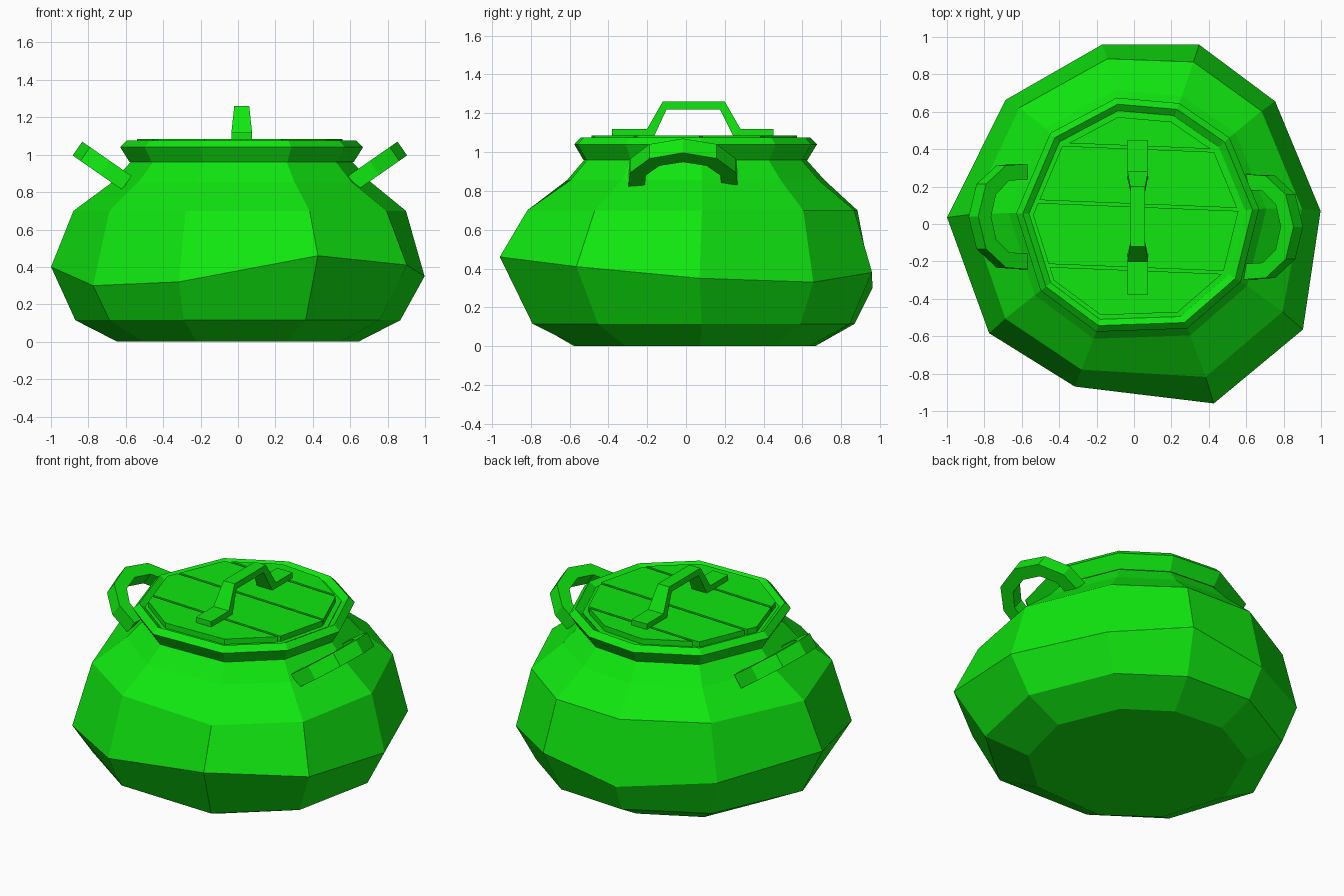
import bpy, bmesh
from math import sin, cos, radians, pi
from mathutils import Vector

cube = bpy.data.objects.get("Cube")
if cube:
    bpy.data.objects.remove(cube, do_unlink=True)

green = bpy.data.materials.new("green")
green.use_nodes = True
colour = (0.005, 0.8, 0.005, 1)
green.diffuse_color = colour
green.node_tree.nodes["Principled BSDF"].inputs["Base Color"].default_value = colour


def finish(name, bm):
    bmesh.ops.recalc_face_normals(bm, faces=bm.faces)
    mesh = bpy.data.meshes.new(name)
    bm.to_mesh(mesh)
    bm.free()
    mesh.materials.append(green)
    obj = bpy.data.objects.new(name, mesh)
    bpy.context.collection.objects.link(obj)
    return obj


def loft(name, rings, caps=True, loop=False):
    """Skin a list of equally long point rings."""
    bm = bmesh.new()
    rows = [[bm.verts.new(p) for p in ring] for ring in rings]
    pairs = list(zip(rows, rows[1:]))
    if loop:
        pairs.append((rows[-1], rows[0]))
    for a, b in pairs:
        for i in range(len(a)):
            j = (i + 1) % len(a)
            bm.faces.new((a[i], a[j], b[j], b[i]))
    if caps and not loop:
        bm.faces.new(rows[0])
        bm.faces.new(rows[-1])
    return finish(name, bm)


# Hand-hewn ten-sided outline: angle, radius and belly height of each corner
ANGLES = [70, 41, 4, -32, -66, -110, -143, 178, 136, 100]
RADII = [1.02, 1, 1, 1.065, 1.05, .925, .97, 1, .955, .975]
BELLY = [.38, .33, .35, .41, .46, .32, .3, .4, .35, .3]


def ring(r, z, cx=0, cy=0, wobble=0):
    pts = []
    for i, a in enumerate(ANGLES):
        d = r * (1 + wobble * (RADII[i] - 1))
        height = z if z is not None else BELLY[i]
        pts.append(Vector((cx + d * cos(radians(a)), cy + d * sin(radians(a)), height)))
    return pts


# Pot body
loft("pot_body", [
    ring(.645, 0, 0, .03),
    ring(.87, .115, 0, .02, .4),
    ring(1, None, wobble=1),
    ring(.89, .7, .01, .02, .6),
    ring(.69, .855, .02, .035),
    ring(.59, .965, .02, .035),
])

# Flared lip
loft("pot_rim", [
    ring(r, z, .02, .035) for r, z in
    [(.54, .96), (.6, .96), (.65, 1.04), (.615, 1.075), (.575, 1.045), (.54, 1.04)]
], loop=True)

# Lid made of a base disc and four planks
loft("lid_base", [ring(.58, 1.0, .01, .035), ring(.58, 1.05, .01, .035)])
cuts = [-.24, .1, .41]
for k in range(4):
    bm = bmesh.new()
    face = bm.faces.new([bm.verts.new(p) for p in ring(.55, 1.045, .01, .03)])
    lift = bmesh.ops.extrude_face_region(bm, geom=[face])["geom"]
    bmesh.ops.translate(bm, vec=(0, 0, .04),
                        verts=[v for v in lift if isinstance(v, bmesh.types.BMVert)])
    for index, side in ((k - 1, -1), (k, 1)):
        if 0 <= index < len(cuts):
            geom = bm.verts[:] + bm.edges[:] + bm.faces[:]
            cut = bmesh.ops.bisect_plane(
                bm, geom=geom, plane_co=(0, cuts[index] - side * .008, 0),
                plane_no=(side * .04, side, 0), clear_outer=True)
            edges = [e for e in cut["geom_cut"] if isinstance(e, bmesh.types.BMEdge)]
            bmesh.ops.edgeloop_fill(bm, edges=edges)
    finish(f"lid_plank_{k + 1}", bm)

# Lid handle: flat strap bent into an arch, narrower on top
outer = [(-.38, 1.12), (-.2, 1.12), (-.12, 1.26), (.2, 1.26), (.28, 1.12), (.45, 1.12)]
inner = [(-.38, 1.08), (-.165, 1.08), (-.1, 1.22), (.175, 1.22), (.245, 1.08), (.45, 1.08)]
strap = []
for (yo, zo), (yi, zi) in zip(outer, inner):
    half = .04 if zo > 1.2 else .055
    strap.append([(.02 - half, yo, zo), (.02 + half, yo, zo),
                  (.02 + half, yi, zi), (.02 - half, yi, zi)])
loft("lid_handle", strap)

# Side handles: square bars swept around a half loop that tilts upward
for name, side, cy in (("left_handle", 1, -.015), ("right_handle", -1, .04)):
    along = Vector((side * .82, 0, .57))
    across = Vector((0, 1, 0))
    normal = Vector((-side * .57, 0, .82))
    root = Vector((side * .68 if side > 0 else -.66, cy, .895))
    bars = []
    for step in range(-1, 6):
        if step < 0 or step == 5:
            # straight ends running into the body
            edge = 1 if step < 0 else -1
            centre, out = root - along * .08 + across * edge * .24, across * edge
        else:
            a = pi * (.08 + .84 * step / 4)
            out = along * sin(a) + across * cos(a)
            centre = root + along * sin(a) * .2 + across * cos(a) * .24
        bars.append([centre + out * u * .042 + normal * v * .045
                     for u, v in ((-1, -1), (1, -1), (1, 1), (-1, 1))])
    loft(name, bars)
